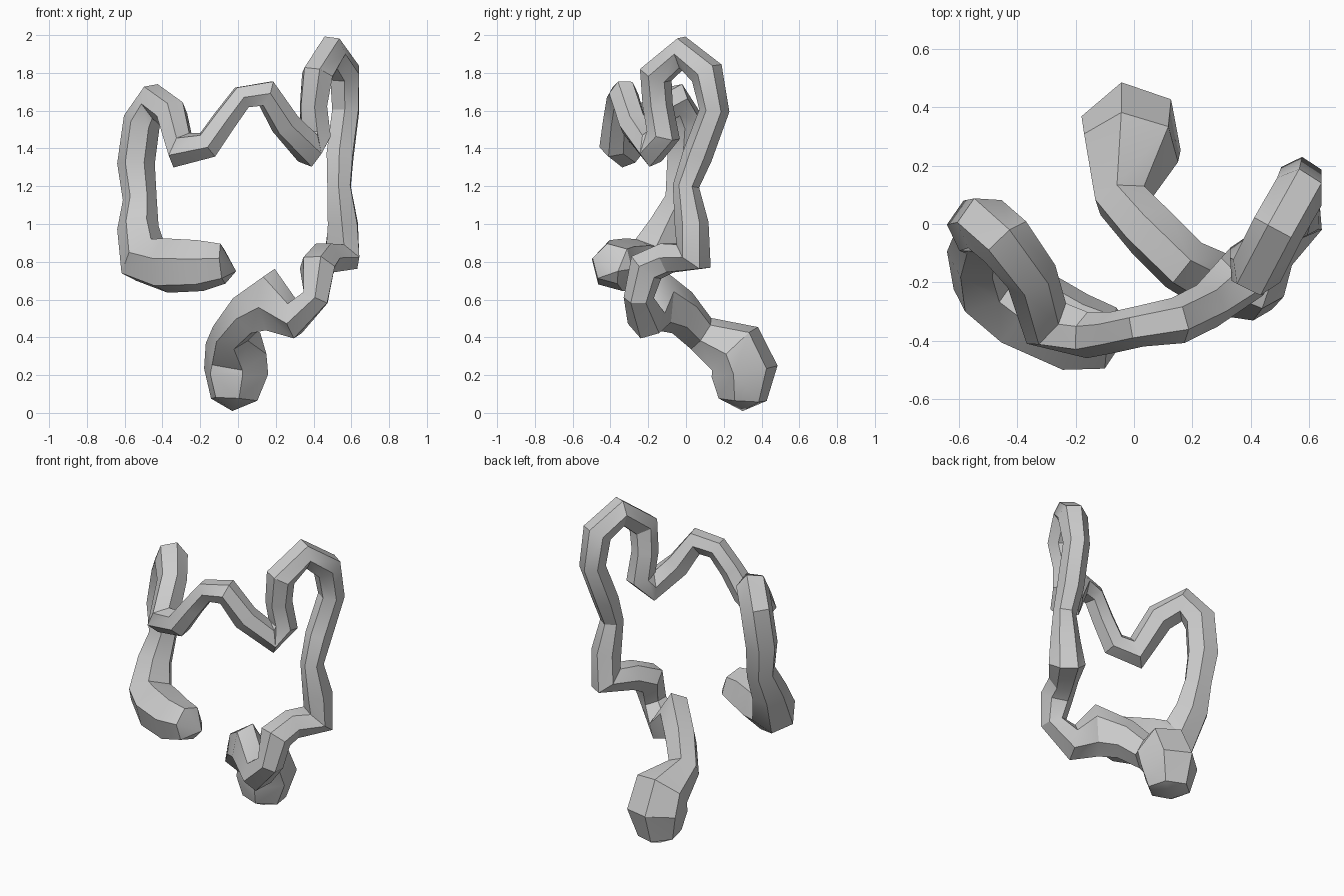
import bpy, bmesh, math
from mathutils import Vector, Quaternion

SIDES = 6

# Remove the default cube
cube = bpy.data.objects.get("Cube")
if cube:
    bpy.data.objects.remove(cube, do_unlink=True)

# Single flat colour
mat = bpy.data.materials.new("pale grey")
mat.use_nodes = True
grey = (0.6, 0.6, 0.6, 1)
mat.diffuse_color = grey
mat.node_tree.nodes["Principled BSDF"].inputs["Base Color"].default_value = grey

# Centre line of the tube: x, y, z, radius, and a height stretch where oval
pouch = [(-.08, -.39, .79, .11), (-.2, -.37, .78, .14),
         (-.38, -.28, .78, .15), (-.5, -.19, .81, .14)]
rising_tube = [(-.53, -.1, .98, .11), (-.52, -.03, 1.13, .09),
               (-.54, -.01, 1.32, .1), (-.51, .0, 1.54, .1)]
crossing_tube = [(-.44, -.06, 1.65, .1), (-.35, -.18, 1.58, .09),
                 (-.3, -.34, 1.39, .1), (-.16, -.38, 1.42, .08),
                 (-.07, -.37, 1.55, .07), (.02, -.35, 1.67, .07),
                 (.15, -.33, 1.69, .08), (.25, -.28, 1.53, .08),
                 (.37, -.18, 1.4, .1)]
upper_loop = [(.41, -.12, 1.47, .09), (.4, -.15, 1.63, .08),
              (.42, -.16, 1.79, .09), (.49, -.02, 1.91, .09),
              (.565, .11, 1.8, .09), (.57, .15, 1.6, .08)]
falling_tube = [(.54, .06, 1.36, .08), (.535, .0, 1.2, .07),
                (.555, .03, 1.0, .09), (.55, .04, .83, .11)]
lower_bend = [(.46, -.1, .82, .09), (.42, -.21, .77, .1),
              (.41, -.25, .61, .08), (.3, -.21, .5, .11),
              (.17, -.14, .6, .1, 1.7), (.05, -.02, .53, .1, 1.3),
              (-.04, .08, .42, .1)]
end_bulb = [(-.01, .26, .34, .17), (-.01, .31, .22, .18), (-.02, .3, .07, .13)]


def sweep_tube(name, path, start_tip, end_tip):
    """Loft polygon rings along a path, closing both ends with a point."""
    centres = [Vector(p[:3]) for p in path]
    bm = bmesh.new()
    rings = []
    normal = old = None
    for i, c in enumerate(centres):
        before = centres[max(i - 1, 0)]
        after = centres[min(i + 1, len(path) - 1)]
        # Bisect the two neighbouring directions
        tangent = Vector()
        for step in (c - before, after - c):
            if step.length > 0:
                tangent += step.normalized()
        tangent.normalize()
        if normal is None:
            normal = tangent.orthogonal().normalized()
        else:
            normal.rotate(old.rotation_difference(tangent))
        old = tangent
        radius, *stretch = path[i][3:]
        ring = []
        for k in range(SIDES):
            spoke = normal * radius
            spoke.rotate(Quaternion(tangent, math.tau * k / SIDES))
            if stretch:
                spoke.z *= stretch[0]
            ring.append(bm.verts.new(c + spoke))
        rings.append(ring)
    # Triangulated skin between neighbouring rings
    for j, (a, b) in enumerate(zip(rings, rings[1:])):
        for k in range(SIDES):
            n = (k + 1) % SIDES
            if (j + k) % 2:
                bm.faces.new((a[k], a[n], b[n]))
                bm.faces.new((a[k], b[n], b[k]))
            else:
                bm.faces.new((a[k], a[n], b[k]))
                bm.faces.new((a[n], b[n], b[k]))
    # Pointed caps
    for ring, tip in ((rings[0], start_tip), (rings[-1], end_tip)):
        point = bm.verts.new(tip)
        for k in range(SIDES):
            bm.faces.new((ring[k], ring[(k + 1) % SIDES], point))
    bmesh.ops.recalc_face_normals(bm, faces=bm.faces)
    mesh = bpy.data.meshes.new(name)
    bm.to_mesh(mesh)
    bm.free()
    mesh.materials.append(mat)
    obj = bpy.data.objects.new(name, mesh)
    bpy.context.collection.objects.link(obj)
    return obj


path = (pouch + rising_tube + crossing_tube + upper_loop
        + falling_tube + lower_bend + end_bulb)
tube = sweep_tube("large_intestine", path, (-.01, -.36, .75), (-.03, .3, .01))

# Soften only the shallow edges
bpy.context.view_layer.objects.active = tube
tube.select_set(True)
bpy.ops.object.shade_smooth_by_angle(angle=math.radians(30))
